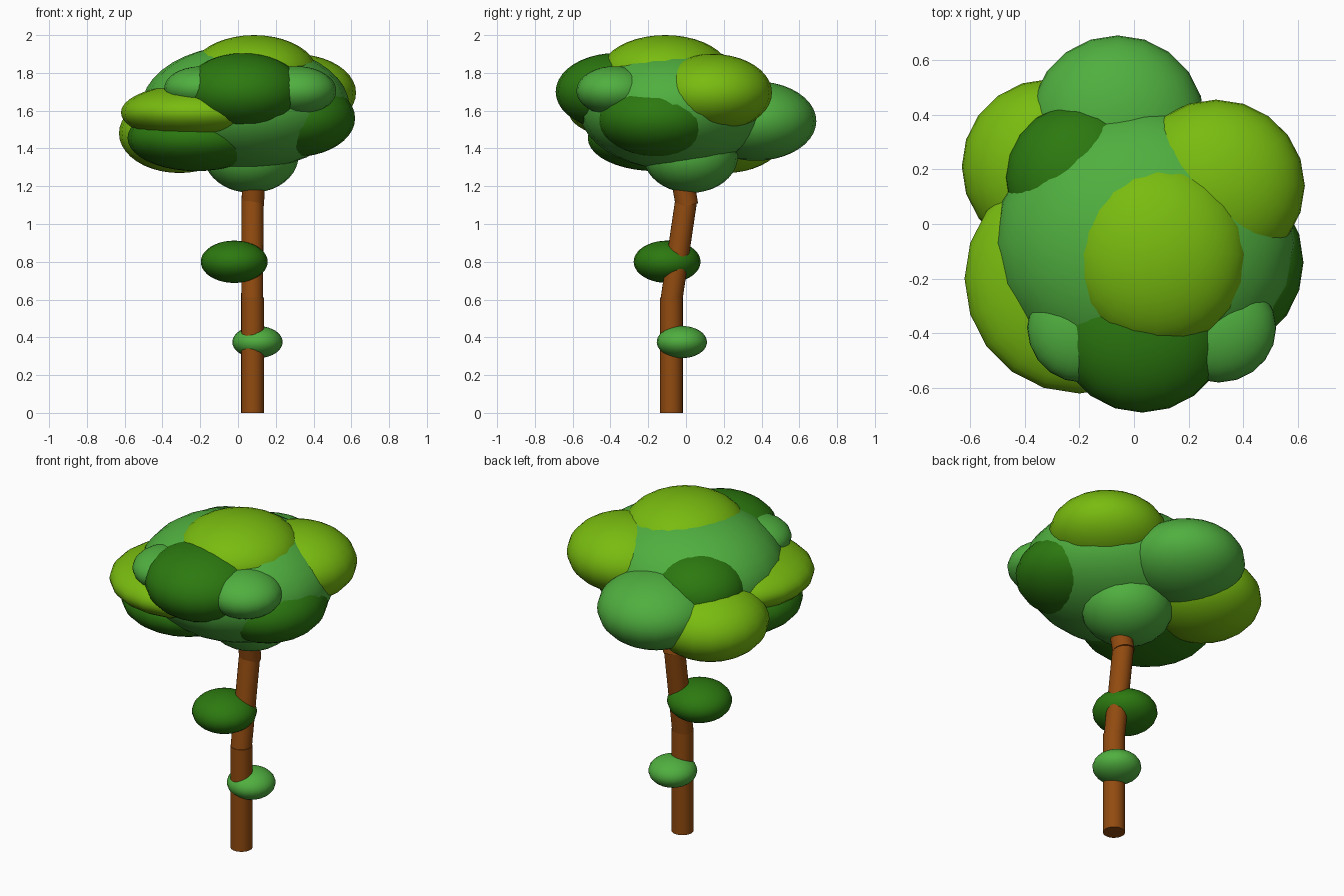
import bpy
from mathutils import Vector

if "Cube" in bpy.data.objects:
    bpy.data.objects.remove(bpy.data.objects["Cube"])


def material(name, rgb):
    m = bpy.data.materials.new(name)
    m.diffuse_color = (*rgb, 1)
    m.use_nodes = True
    m.node_tree.nodes["Principled BSDF"].inputs["Base Color"].default_value = m.diffuse_color
    return m


LIGHT = material("light_leaf", (0.08, 0.43, 0.05))
LIME = material("lime_leaf", (0.19, 0.50, 0.005))
DARK = material("dark_leaf", (0.025, 0.19, 0.005))
BARK = material("bark", (0.285, 0.07, 0.005))


def finish(name, mat):
    ob = bpy.context.object
    ob.name = name
    ob.data.materials.append(mat)
    bpy.ops.object.shade_smooth_by_angle()


def leaf_clump(name, mat, centre, radii):
    bpy.ops.mesh.primitive_uv_sphere_add(segments=20, ring_count=20, location=centre)
    bpy.context.object.scale = radii
    bpy.ops.object.transform_apply(location=False, rotation=False, scale=True)
    finish(name, mat)


def trunk_piece(name, a, b, radius=0.06):
    a, b = Vector(a), Vector(b)
    bpy.ops.mesh.primitive_cylinder_add(vertices=24, radius=radius, depth=(b - a).length,
                                        location=(a + b) / 2)
    bpy.context.object.rotation_euler = (b - a).to_track_quat('Z', 'Y').to_euler()
    finish(name, BARK)


# Crooked trunk in three pieces
trunk_piece("trunk_lower", (0.077, -0.077, 0), (0.077, -0.077, 0.61))
trunk_piece("trunk_middle", (0.075, -0.079, 0.585), (0.077, 0.0, 1.12), 0.058)
trunk_piece("trunk_upper", (0.078, 0.005, 1.10), (0.085, -0.03, 1.30))

# Crown: one big core with flattened clumps around it
clumps = [
    ("crown_core", LIGHT, (0.04, -0.07, 1.62), (0.55, 0.50, 0.33)),
    ("crown_top", LIME, (0.085, -0.11, 1.80), (0.335, 0.345, 0.20)),
    ("crown_bottom", LIGHT, (0.07, 0.025, 1.36), (0.25, 0.25, 0.195)),
    ("crown_back_right", LIME, (0.30, 0.14, 1.695), (0.325, 0.315, 0.205)),
    ("crown_back", LIGHT, (-0.06, 0.37, 1.545), (0.32, 0.32, 0.21)),
    ("crown_back_left_low", LIME, (-0.31, 0.21, 1.48), (0.32, 0.32, 0.21)),
    ("crown_back_left_high", DARK, (-0.20, 0.17, 1.64), (0.27, 0.27, 0.20)),
    ("crown_front_left", LIME, (-0.20, -0.20, 1.59), (0.42, 0.42, 0.155)),
    ("crown_front_left_low", DARK, (-0.22, -0.16, 1.455), (0.365, 0.36, 0.175)),
    ("crown_front", DARK, (0.03, -0.37, 1.70), (0.32, 0.32, 0.205)),
    ("crown_front_tuft_left", LIGHT, (-0.19, -0.38, 1.72), (0.20, 0.20, 0.115)),
    ("crown_front_tuft_right", LIGHT, (0.31, -0.38, 1.705), (0.21, 0.20, 0.13)),
    ("crown_right", DARK, (0.30, -0.14, 1.56), (0.32, 0.33, 0.205)),
    # Small clumps on the trunk
    ("trunk_clump_upper", DARK, (-0.02, -0.10, 0.80), (0.177, 0.177, 0.112)),
    ("trunk_clump_lower", LIGHT, (0.103, -0.022, 0.375), (0.133, 0.133, 0.085)),
]
for c in clumps:
    leaf_clump(*c)
